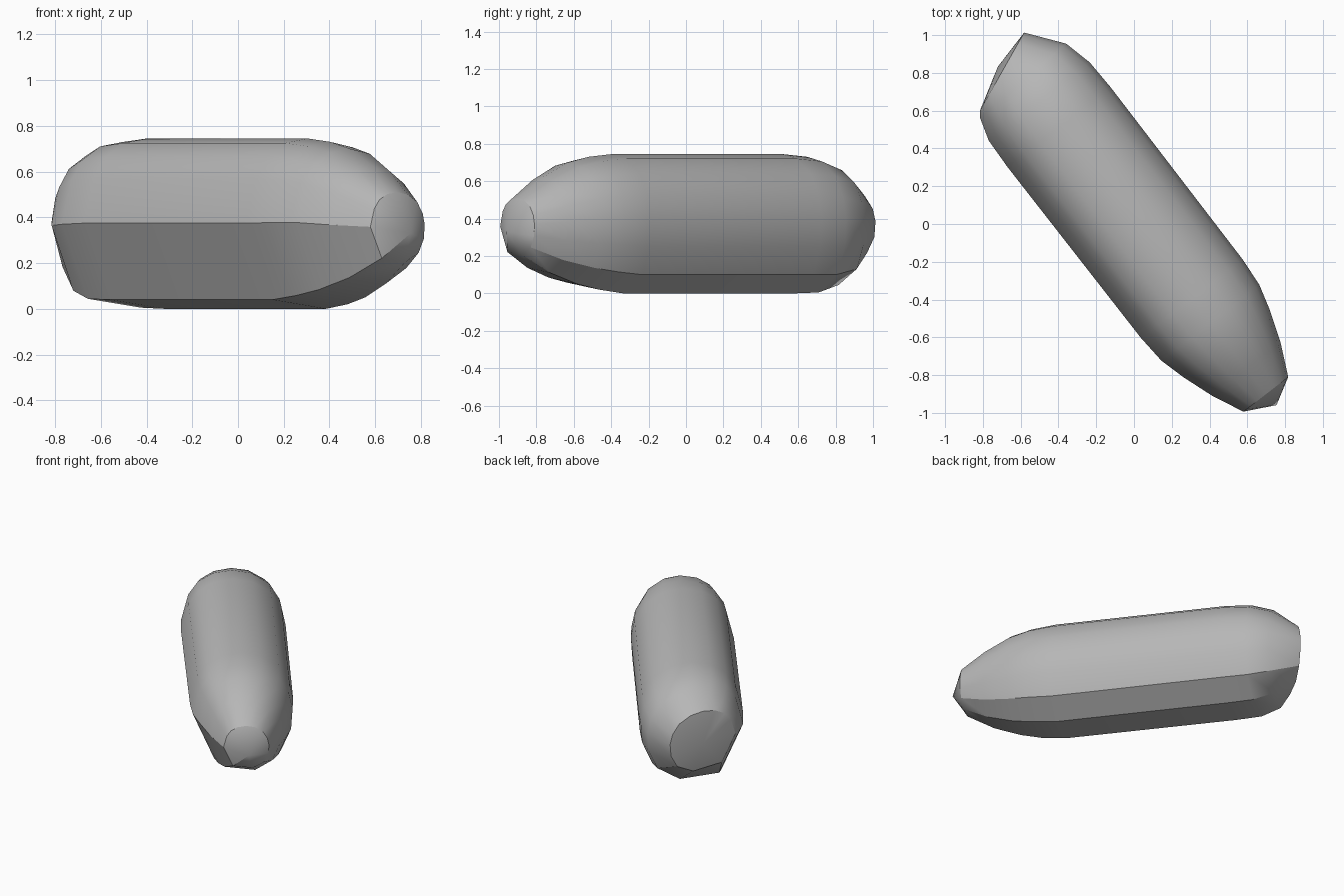
import bpy, bmesh, math
from mathutils import Vector

cube = bpy.data.objects.get("Cube")
if cube:
    bpy.data.objects.remove(cube, do_unlink=True)

# Horizontal directions: along the hull toward the nose, and across it
ALONG = Vector((0.612, -0.791, 0))
ACROSS = Vector((0.791, 0.612, 0))
HALF, HEIGHT = 0.345, 0.745

# Hull cross-section (across, up): rounded top, flat facets below
SECTION = [(-.20, .04), (.10, 0), (.27, .10), (.335, .25), (.345, .40),
           (.32, .52), (.25, .64), (.13, .72), (0, .745), (-.13, .725),
           (-.23, .665), (-.295, .57), (-.345, .375)]

# Stations: distance along, half width, bottom, top, sideways shift, slant
STATIONS = [(-1.09, .22, .16, .58, -.06, -.42),
            (-.96, .30, .045, .68, 0, -.05),
            (-.82, .338, .005, .73, 0, 0),
            (-.65, .345, 0, .745, 0, 0),
            (.50, .34, 0, .745, 0, 0),
            (.66, .328, .02, .73, 0, 0),
            (.80, .29, .05, .70, 0, 0),
            (.97, .23, .11, .62, 0, 0),
            (1.14, .15, .205, .51, 0, 0)]


def place(t, n, z):
    return ALONG * t + ACROSS * n + Vector((0, 0, z))


bm = bmesh.new()
rings = []
for t, half, low, high, shift, slant in STATIONS:
    ring = []
    for n, z in SECTION:
        across = shift + n * half / HALF
        ring.append(bm.verts.new(place(t + slant * across, across,
                                       low + (high - low) * z / HEIGHT)))
    rings.append(ring)

# Hull skin
count = len(SECTION)
for a, b in zip(rings, rings[1:]):
    for i in range(count):
        j = (i + 1) % count
        bm.faces.new((a[i], a[j], b[j], b[i]))

# Blunt slanted tail and pointed nose
for ring, tip in ((rings[0], place(-1.10, -.06, .36)),
                  (rings[-1], place(1.22, .01, .33))):
    point = bm.verts.new(tip)
    for i in range(count):
        bm.faces.new((ring[i], ring[(i + 1) % count], point))
bmesh.ops.recalc_face_normals(bm, faces=bm.faces)

mesh = bpy.data.meshes.new("hull")
bm.to_mesh(mesh)
bm.free()
hull = bpy.data.objects.new("hull", mesh)
bpy.context.collection.objects.link(hull)

# Plain grey finish
grey = bpy.data.materials.new("plain grey")
grey.use_nodes = True
grey.diffuse_color = (.47, .47, .47, 1)
grey.node_tree.nodes["Principled BSDF"].inputs["Base Color"].default_value = (.47, .47, .47, 1)
mesh.materials.append(grey)

bpy.ops.object.select_all(action='DESELECT')
hull.select_set(True)
bpy.context.view_layer.objects.active = hull
bpy.ops.object.shade_smooth_by_angle(angle=math.radians(30))
